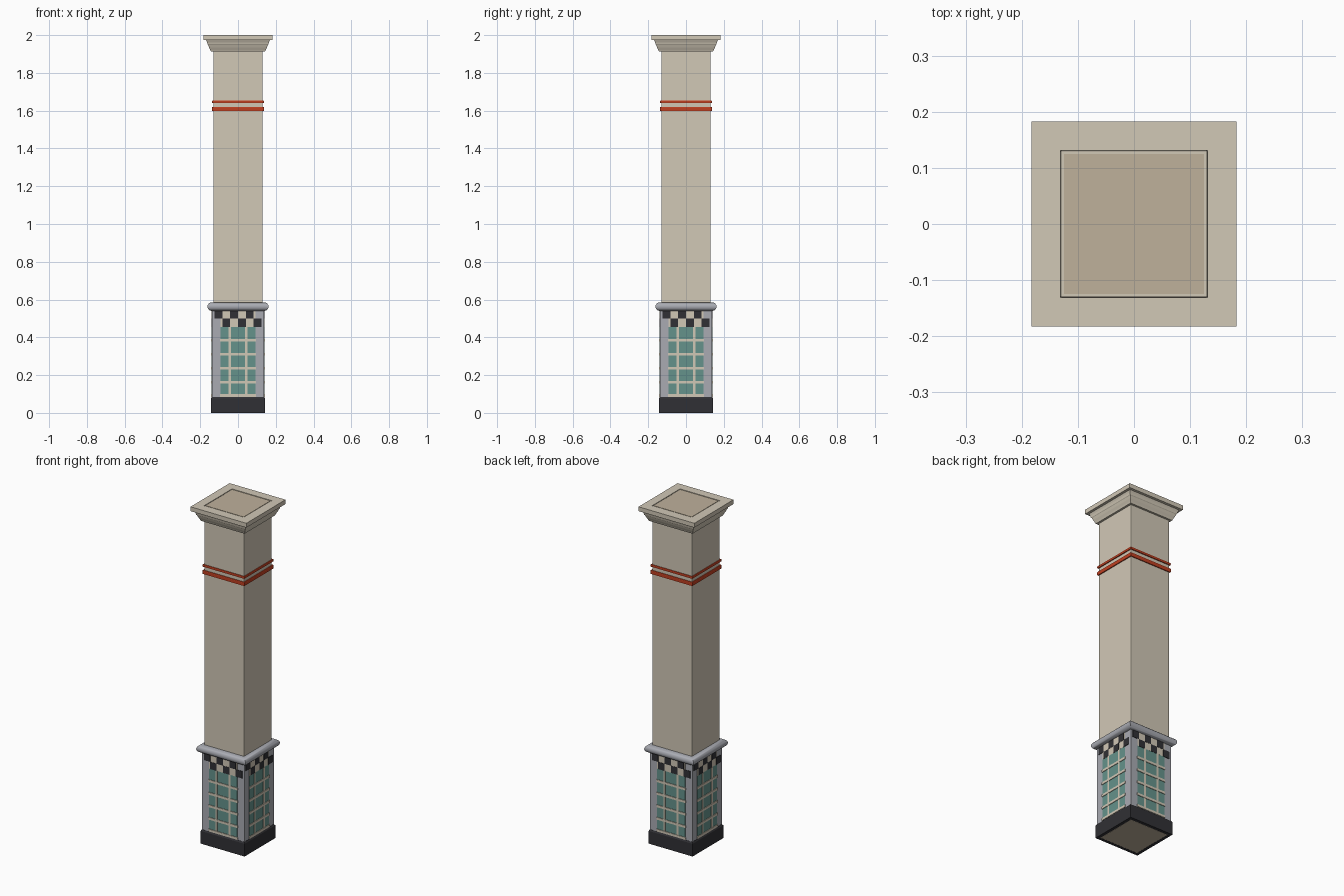
import bpy, bmesh, math
from mathutils import Matrix

if "Cube" in bpy.data.objects:
    bpy.data.objects.remove(bpy.data.objects["Cube"])


def material(name, r, g, b):
    m = bpy.data.materials.new(name)
    m.diffuse_color = (r, g, b, 1)
    m.use_nodes = True
    m.node_tree.nodes["Principled BSDF"].inputs["Base Color"].default_value = m.diffuse_color
    return m


CREAM = material("cream_stone", 0.64, 0.58, 0.47)
TAN = material("tan_core", 0.52, 0.44, 0.33)
TEAL = material("teal_tile", 0.13, 0.29, 0.26)
DARK = material("dark_stone", 0.03, 0.03, 0.035)
GREY = material("blue_grey", 0.40, 0.41, 0.45)
RED = material("red_trim", 0.52, 0.05, 0.015)


def finish(name, bm, mat, bevel=0.0, smooth=False):
    bmesh.ops.recalc_face_normals(bm, faces=bm.faces)
    mesh = bpy.data.meshes.new(name)
    bm.to_mesh(mesh)
    bm.free()
    ob = bpy.data.objects.new(name, mesh)
    bpy.context.collection.objects.link(ob)
    mesh.materials.append(mat)
    if bevel:
        mod = ob.modifiers.new("bevel", 'BEVEL')
        mod.width, mod.segments = bevel, 2
    if smooth:
        bpy.ops.object.select_all(action='DESELECT')
        ob.select_set(True)
        bpy.context.view_layer.objects.active = ob
        bpy.ops.object.shade_smooth_by_angle(angle=math.radians(40))
    return ob


def add_box(bm, x0, x1, y0, y1, z0, z1):
    m = Matrix.Translation(((x0 + x1) / 2, (y0 + y1) / 2, (z0 + z1) / 2)) @ \
        Matrix.Diagonal((x1 - x0, y1 - y0, z1 - z0, 1))
    bmesh.ops.create_cube(bm, size=1, matrix=m)


def block(name, half, z0, z1, mat, bevel=0.0):
    bm = bmesh.new()
    add_box(bm, -half, half, -half, half, z0, z1)
    return finish(name, bm, mat, bevel)


def square_ring(name, profile, mat, bevel=0.0, smooth=False):
    """Sweep a closed (half width, z) profile around a square."""
    bm = bmesh.new()
    loops = [[bm.verts.new((sx * h, sy * h, z)) for sx, sy in
              ((-1, -1), (1, -1), (1, 1), (-1, 1))] for h, z in profile]
    n = len(loops)
    for i in range(n):
        a, b = loops[i], loops[(i + 1) % n]
        for k in range(4):
            j = (k + 1) % 4
            bm.faces.new((a[k], a[j], b[j], b[k]))
    return finish(name, bm, mat, bevel, smooth)


def four_sides(name, boxes, mat):
    """Repeat boxes (x0, x1, outward depth, z0, z1) on all four sides."""
    bm = bmesh.new()
    for x0, x1, depth, z0, z1 in boxes:
        add_box(bm, x0, x1, -depth, -0.13, z0, z1)
    geom = bm.verts[:] + bm.edges[:] + bm.faces[:]
    for k in range(1, 4):
        new = bmesh.ops.duplicate(bm, geom=geom)["geom"]
        bmesh.ops.rotate(bm, cent=(0, 0, 0), matrix=Matrix.Rotation(k * math.pi / 2, 3, 'Z'),
                         verts=[v for v in new if isinstance(v, bmesh.types.BMVert)])
    return finish(name, bm, mat)


# Core and shaft
block("core", 0.125, 0.0, 2.0, TAN)
block("shaft", 0.131, 0.56, 1.998, CREAM, 0.003)

# Base plinth
square_ring("base_plinth", [(0.126, 0), (0.144, 0), (0.144, 0.075), (0.139, 0.083),
                            (0.126, 0.083)], DARK)

# Pedestal body
block("pedestal_body", 0.138, 0.07, 0.56, GREY)

# Tiled panels with raised grout lattice
four_sides("teal_panel", [(-0.092, 0.092, 0.1392, 0.085, 0.456)], TEAL)
lattice = [(x - 0.006, x + 0.006, 0.1415, 0.085, 0.456) for x in (-0.043, 0.043)]
lattice += [(-0.095, 0.095, 0.1425, z - 0.007, z + 0.007)
            for z in (0.092, 0.162, 0.236, 0.31, 0.385)]
four_sides("tile_lattice", lattice, CREAM)

# Checkered band
T = 0.25 / 6
four_sides("checker_backing", [(-0.092, 0.092, 0.1396, 0.456, 0.545)], CREAM)
four_sides("checker_tiles",
           [(-0.125 + c * T, -0.125 + (c + 1) * T, 0.1408, z, z + 0.0425)
            for row, z in ((1, 0.456), (0, 0.4985)) for c in range(6) if c % 2 == row], DARK)

# Rounded moulding over the pedestal
bead = [(0.139 + 0.0225 * math.cos(a), 0.5625 + 0.0225 * math.sin(a))
        for a in (math.pi * (i / 10 - 0.5) for i in range(11))]
square_ring("pedestal_moulding", [(0.126, 0.54)] + bead + [(0.126, 0.585)], GREY, smooth=True)

# Red trim bands
for name, z0, z1 in (("lower_red_band", 1.597, 1.619), ("upper_red_band", 1.64, 1.653)):
    square_ring(name, [(0.127, z0), (0.136, z0), (0.1375, z0 + 0.003),
                       (0.1375, z1 - 0.003), (0.136, z1), (0.127, z1)], RED)

# Capital
square_ring("capital", [(0.13, 1.912), (0.143, 1.912), (0.147, 1.922), (0.153, 1.934),
                        (0.158, 1.947), (0.161, 1.95), (0.164, 1.962), (0.169, 1.973),
                        (0.183, 1.974), (0.183, 2.0), (0.131, 2.0)], CREAM)
